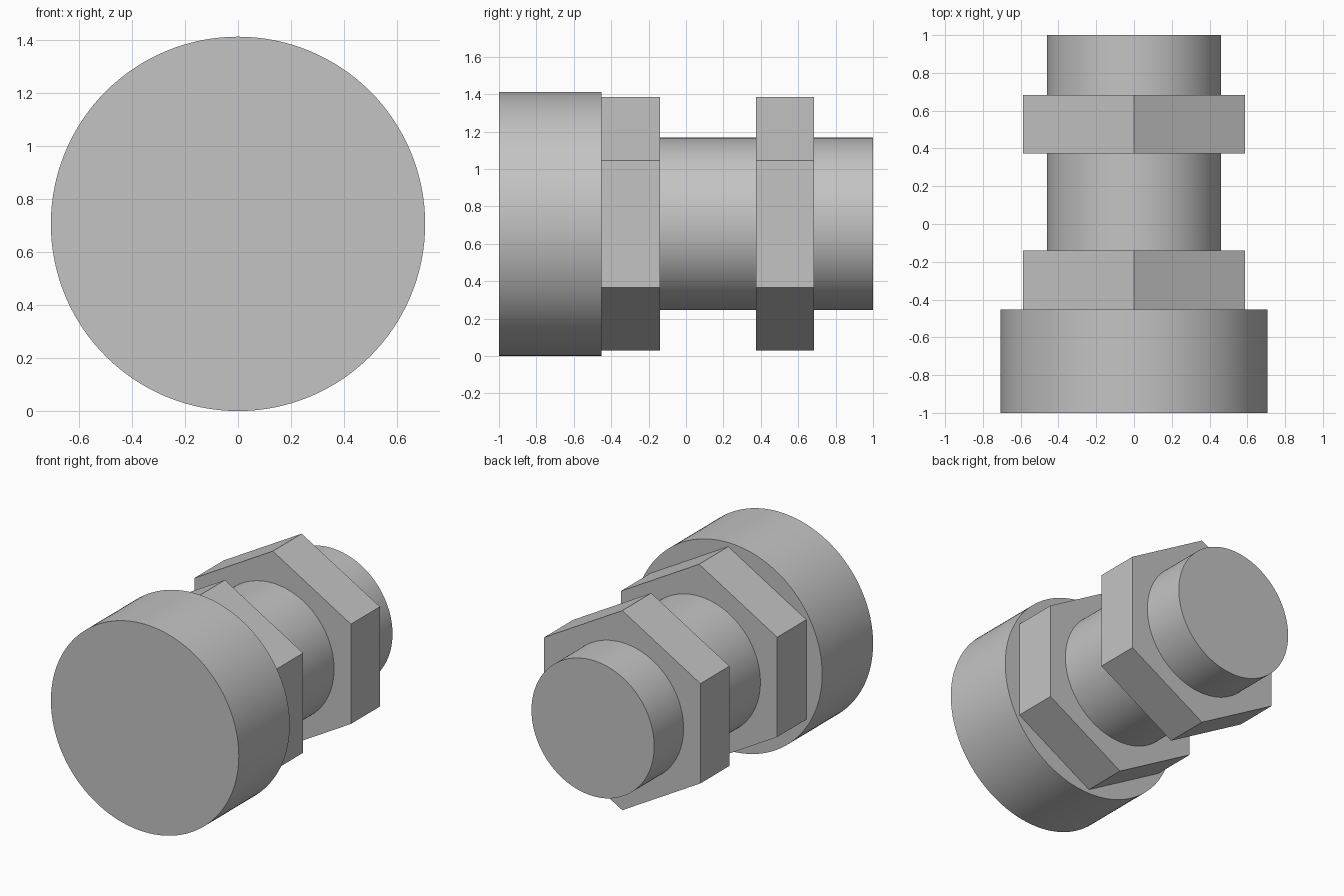
import bpy
from math import pi, radians

if "Cube" in bpy.data.objects:
    bpy.data.objects.remove(bpy.data.objects["Cube"], do_unlink=True)

AXIS_Z = 0.706

grey = bpy.data.materials.new("plain grey")
grey.use_nodes = True
colour = (0.55, 0.55, 0.55, 1)
grey.diffuse_color = colour
grey.node_tree.nodes["Principled BSDF"].inputs["Base Color"].default_value = colour


def prism(name, sides, radius, y_front, y_back):
    """Solid prism lying along y, with one corner pointing up."""
    bpy.ops.mesh.primitive_cylinder_add(
        vertices=sides, radius=radius, depth=y_back - y_front,
        location=(0, (y_front + y_back) / 2, AXIS_Z), rotation=(pi / 2, 0, 0))
    part = bpy.context.object
    part.name = name
    part.data.materials.append(grey)
    bpy.ops.object.transform_apply(location=False, rotation=True, scale=False)
    bpy.ops.object.shade_smooth_by_angle(angle=radians(30))
    return part


# Round bolt head at the front
prism("round_head", 128, 0.706, -1.0, -0.453)

# Shaft, running from inside the first nut to the back end
prism("shaft", 128, 0.461, -0.3, 1.0)

# Two matching hexagonal nuts
for name, y_front, y_back in (("front_nut", -0.453, -0.14),
                              ("back_nut", 0.373, 0.684)):
    prism(name, 6, 0.678, y_front, y_back)
